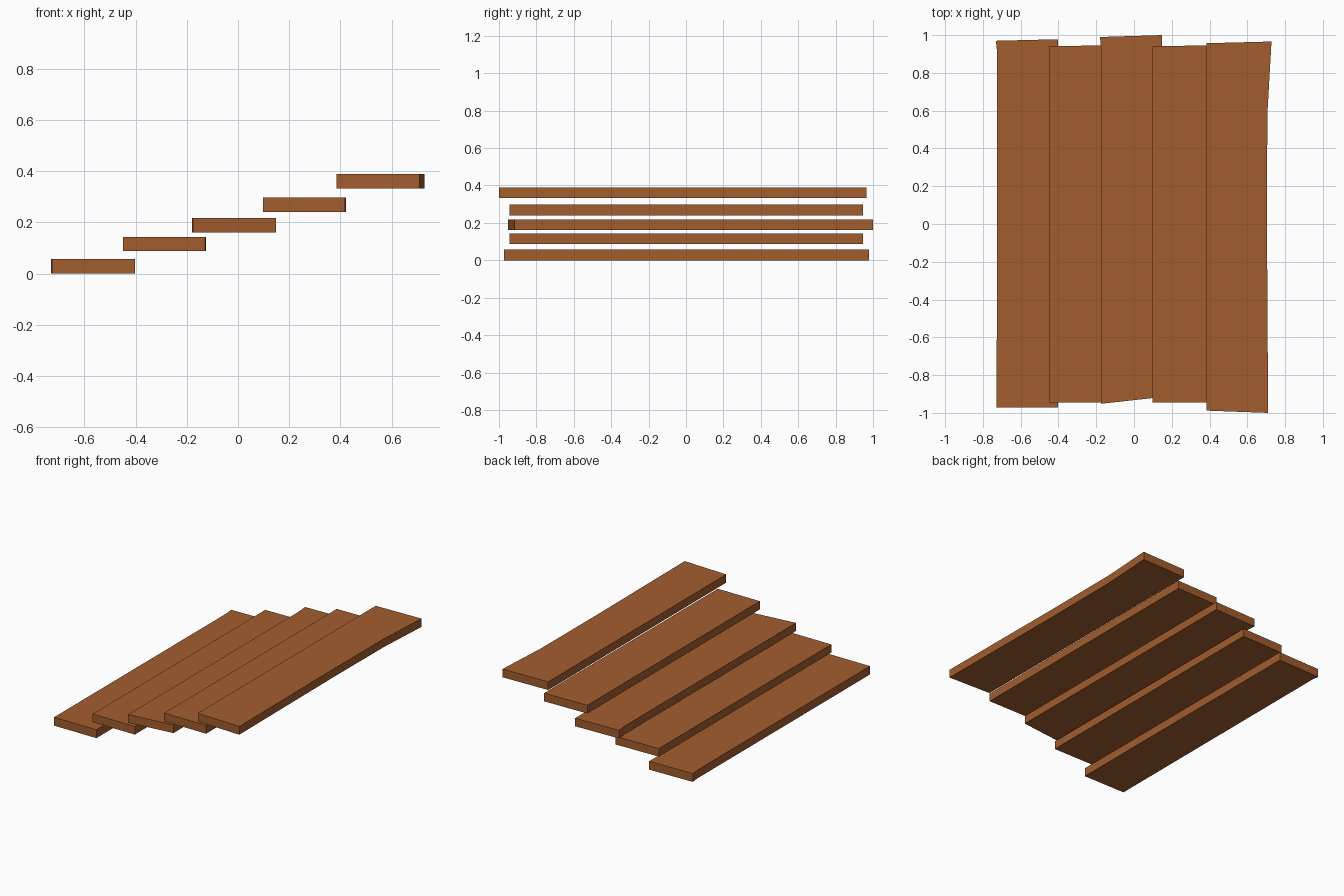
import bpy, bmesh

if "Cube" in bpy.data.objects:
    bpy.data.objects.remove(bpy.data.objects["Cube"])

wood = bpy.data.materials.new("brown wood")
wood.diffuse_color = (0.36, 0.11, 0.027, 1)
wood.use_nodes = True
wood.node_tree.nodes["Principled BSDF"].inputs["Base Color"].default_value = wood.diffuse_color


def plank(name, outline, z0, z1):
    """Extrude a slightly irregular top-view outline into a flat board."""
    bm = bmesh.new()
    face = bm.faces.new([bm.verts.new((x, y, z0)) for x, y in outline])
    ext = bmesh.ops.extrude_face_region(bm, geom=[face], use_keep_orig=True)
    top = [v for v in ext["geom"] if isinstance(v, bmesh.types.BMVert)]
    bmesh.ops.translate(bm, verts=top, vec=(0, 0, z1 - z0))
    bmesh.ops.recalc_face_normals(bm, faces=bm.faces)
    mesh = bpy.data.meshes.new(name)
    bm.to_mesh(mesh)
    bm.free()
    mesh.materials.append(wood)
    obj = bpy.data.objects.new(name, mesh)
    bpy.context.collection.objects.link(obj)


# Five overlapping boards, stepping up from left to right (z0, z1, outline)
boards = [
    (0.0, 0.058, [(-0.727, -0.972), (-0.403, -0.972), (-0.403, 0.978),
                  (-0.731, 0.97), (-0.725, 0.91)]),
    (0.088, 0.144, [(-0.45, -0.945), (-0.128, -0.945), (-0.125, 0.947),
                    (-0.45, 0.94)]),
    (0.161, 0.217, [(-0.175, -0.952), (0.148, -0.916), (0.148, 1.0),
                    (-0.18, 0.99), (-0.173, 0.9)]),
    (0.24, 0.297, [(0.097, -0.945), (0.418, -0.945), (0.422, 0.947),
                   (0.097, 0.94)]),
    (0.332, 0.389, [(0.384, -0.988), (0.71, -1.0), (0.704, 0.0), (0.706, 0.58),
                    (0.728, 0.966), (0.384, 0.957)]),
]
for i, (z0, z1, outline) in enumerate(boards):
    plank(f"plank_{i + 1}", outline, z0, z1)
